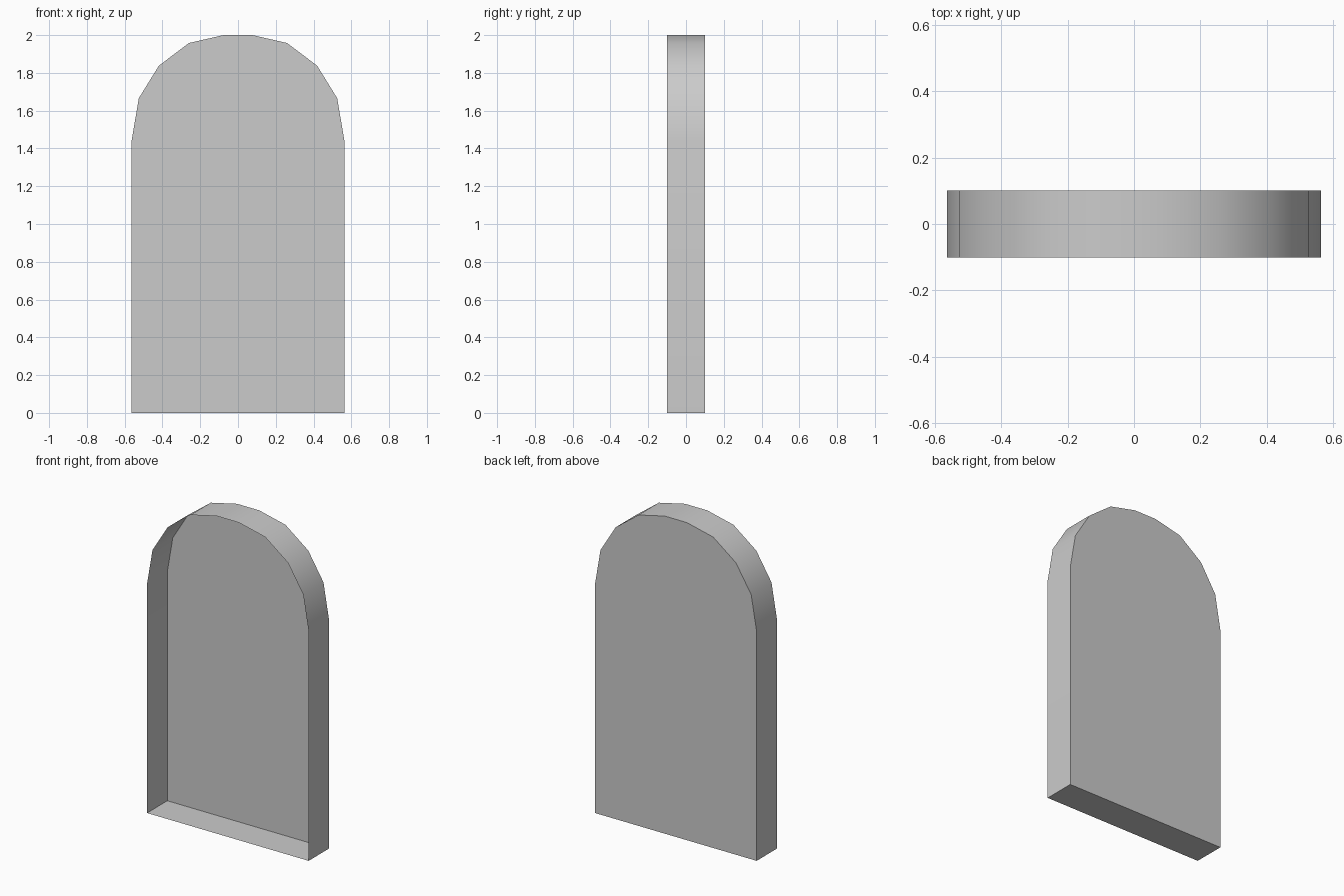
import bpy, bmesh, math

if "Cube" in bpy.data.objects:
    bpy.data.objects.remove(bpy.data.objects["Cube"])

# Half outline of the arch (x, z), from bottom corner to crown
half = [(0.563, 0.0), (0.563, 1.443), (0.525, 1.666), (0.419, 1.838),
        (0.26, 1.958), (0.077, 2.0)]
outline = half + [(-x, z) for x, z in reversed(half)]
depth = 0.101

bm = bmesh.new()
front = [bm.verts.new((x, -depth, z)) for x, z in outline]
back = [bm.verts.new((x, depth, z)) for x, z in outline]
n = len(outline)

# Closed back panel; the front stays open
panel = bm.faces.new(list(reversed(back)))

# Rim: floor, side walls and arched top, facing outward
for i in range(n):
    j = (i + 1) % n
    bm.faces.new((front[i], back[i], back[j], front[j]))
bmesh.ops.recalc_face_normals(bm, faces=bm.faces[:])
panel.normal_update()
if panel.normal.y < 0:
    bmesh.ops.reverse_faces(bm, faces=bm.faces[:])

mesh = bpy.data.meshes.new("arched_alcove")
bm.to_mesh(mesh)
bm.free()
alcove = bpy.data.objects.new("arched_alcove", mesh)
bpy.context.collection.objects.link(alcove)

# Smooth arch with sharp corners
bpy.context.view_layer.objects.active = alcove
alcove.select_set(True)
bpy.ops.object.shade_smooth_by_angle(angle=math.radians(40))
